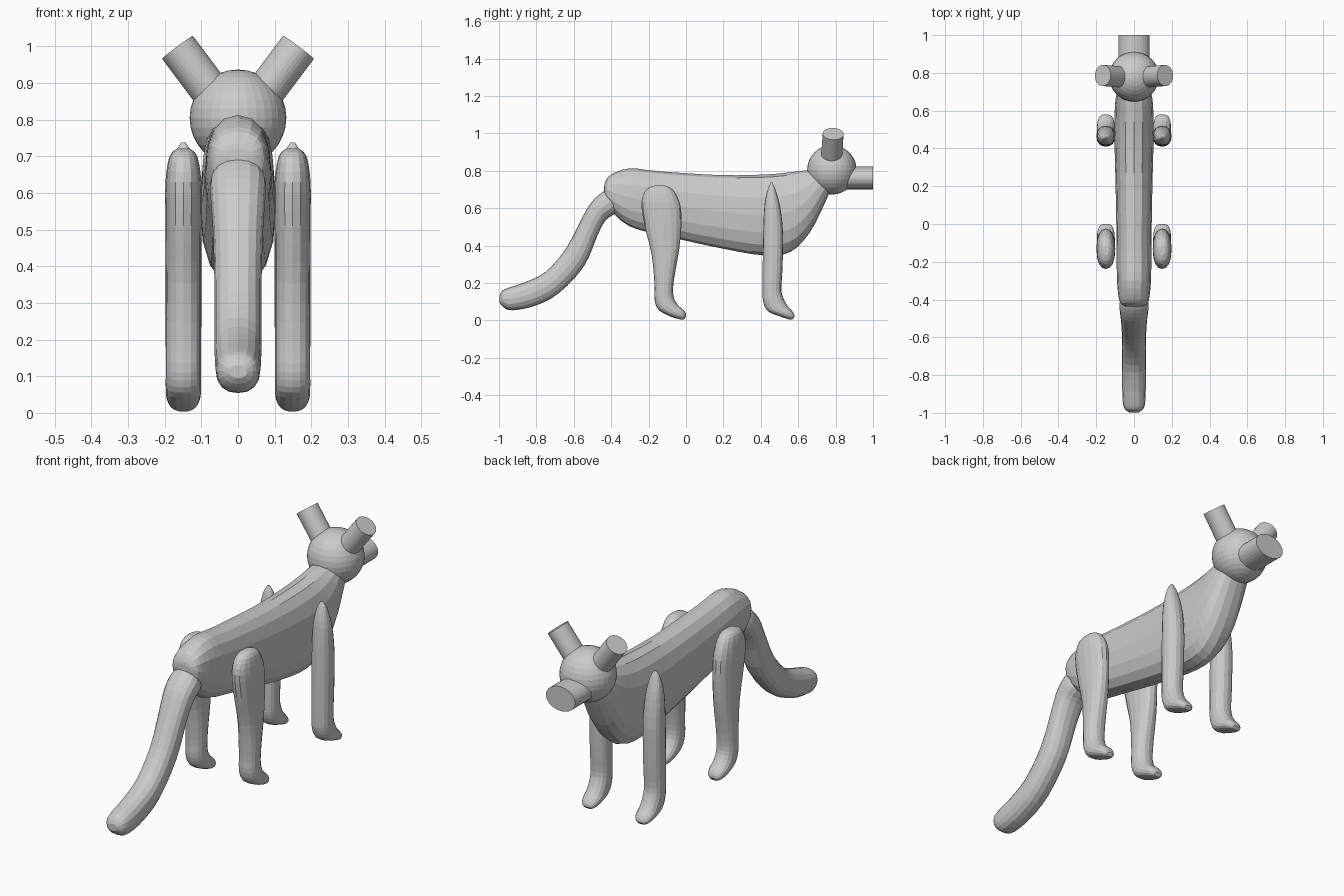
import bpy, bmesh, math
from mathutils import Vector, Matrix

if "Cube" in bpy.data.objects:
    bpy.data.objects.remove(bpy.data.objects["Cube"])


def add_object(name, bm, mirror=False):
    bmesh.ops.recalc_face_normals(bm, faces=bm.faces)
    mesh = bpy.data.meshes.new(name)
    bm.to_mesh(mesh)
    bm.free()
    ob = bpy.data.objects.new(name, mesh)
    bpy.context.collection.objects.link(ob)
    if mirror:
        ob.modifiers.new("Mirror", 'MIRROR').use_mirror_merge = False
    return ob


def spline(p0, p1, p2, p3, t):
    return [0.5 * (2 * b + (c - a) * t + (2 * a - 5 * b + 4 * c - d) * t * t
                   + (3 * b - a - 3 * c + d) * t ** 3)
            for a, b, c, d in zip(p0, p1, p2, p3)]


def loft(name, sections, x=0.0, power=2.3, mirror=False, sides=16, steps=3):
    """Sections are (y, z of one edge, y, z of the opposite edge, half width)."""
    s = [sections[0]] + sections + [sections[-1]]
    rows = [spline(*s[i:i + 4], k / steps)
            for i in range(len(sections) - 1) for k in range(steps)]
    rows.append(sections[-1])
    bm = bmesh.new()
    rings = []
    for ya, za, yb, zb, hw in rows:
        mid = Vector((x, (ya + yb) / 2, (za + zb) / 2))
        half = Vector((0, (ya - yb) / 2, (za - zb) / 2))
        ring = []
        for k in range(sides):
            a = 2 * math.pi * k / sides
            c, q = (math.copysign(abs(f) ** (2 / power), f)
                    for f in (math.cos(a), math.sin(a)))
            ring.append(bm.verts.new(mid + half * c + Vector((hw * q, 0, 0))))
        rings.append(ring)
    for r, n in zip(rings, rings[1:]):
        for k in range(sides):
            j = (k + 1) % sides
            bm.faces.new((r[k], r[j], n[j], n[k]))
    bm.faces.new(rings[0])
    bm.faces.new(rings[-1])
    return add_object(name, bm, mirror)


def cylinder(name, matrix, mirror=False):
    bm = bmesh.new()
    bmesh.ops.create_cone(bm, cap_ends=True, segments=32, radius1=1, radius2=1,
                          depth=1, matrix=matrix)
    return add_object(name, bm, mirror)


# Body: rump to neck, top edge then belly edge
loft("body", [
    (-.437, .72, -.438, .69, .03), (-.43, .743, -.433, .66, .055),
    (-.40, .78, -.41, .60, .078), (-.30, .813, -.30, .502, .09),
    (-.14, .797, -.10, .45, .092), (.18, .777, .18, .387, .097),
    (.42, .78, .42, .347, .103), (.54, .79, .56, .367, .103),
    (.62, .80, .66, .467, .10), (.67, .805, .73, .60, .09),
    (.72, .81, .77, .69, .08)])

# Tail: root to tip, upper edge then lower edge
loft("tail", [
    (-.40, .71, -.34, .61, .055), (-.455, .68, -.38, .57, .076),
    (-.515, .62, -.43, .535, .074), (-.565, .53, -.475, .45, .068),
    (-.645, .38, -.545, .29, .064), (-.75, .26, -.68, .145, .064),
    (-.86, .205, -.81, .077, .063), (-.94, .178, -.93, .054, .06),
    (-.98, .16, -.975, .07, .05), (-.998, .13, -.997, .095, .025)])

# Hind legs: hip to toe, rear edge then front edge
loft("hind_leg", [
    (-.165, .722, -.115, .722, .016), (-.212, .70, -.07, .70, .038),
    (-.238, .63, -.034, .63, .049), (-.222, .51, -.024, .54, .049),
    (-.184, .353, -.035, .39, .048), (-.169, .20, -.064, .22, .048),
    (-.168, .11, -.068, .135, .048), (-.145, .055, -.045, .085, .048),
    (-.08, .02, -.012, .055, .045), (-.03, .005, -.001, .035, .034),
    (-.012, .004, 0, .02, .018)], x=.149, mirror=True)

# Front legs: shoulder to toe
loft("front_leg", [
    (.453, .738, .461, .738, .006), (.437, .70, .478, .70, .026),
    (.42, .62, .503, .61, .043), (.413, .48, .519, .47, .049),
    (.41, .28, .516, .28, .049), (.41, .16, .51, .165, .048),
    (.413, .10, .522, .115, .048), (.437, .05, .545, .075, .048),
    (.50, .022, .568, .05, .045), (.55, .006, .579, .032, .034),
    (.568, .004, .581, .018, .018)], x=.149, mirror=True)

# Head
bm = bmesh.new()
bmesh.ops.create_uvsphere(bm, u_segments=32, v_segments=16, radius=.132,
                          matrix=Matrix.Translation((0, .78, .805)))
add_object("head", bm)

# Oval snout
cylinder("snout", Matrix.Translation((0, .89, .762))
         @ Matrix.Rotation(math.pi / 2, 4, 'X')
         @ Matrix.Diagonal((.082, .061, .22, 1)))

# Ears, leaning outward
cylinder("ear", Matrix.Translation((.099, .781, .9095))
         @ Matrix.Rotation(math.atan2(.6, .8), 4, 'Y')
         @ Matrix.Rotation(-.05, 4, 'X')
         @ Matrix.Diagonal((.0525, .056, .22, 1)), mirror=True)
